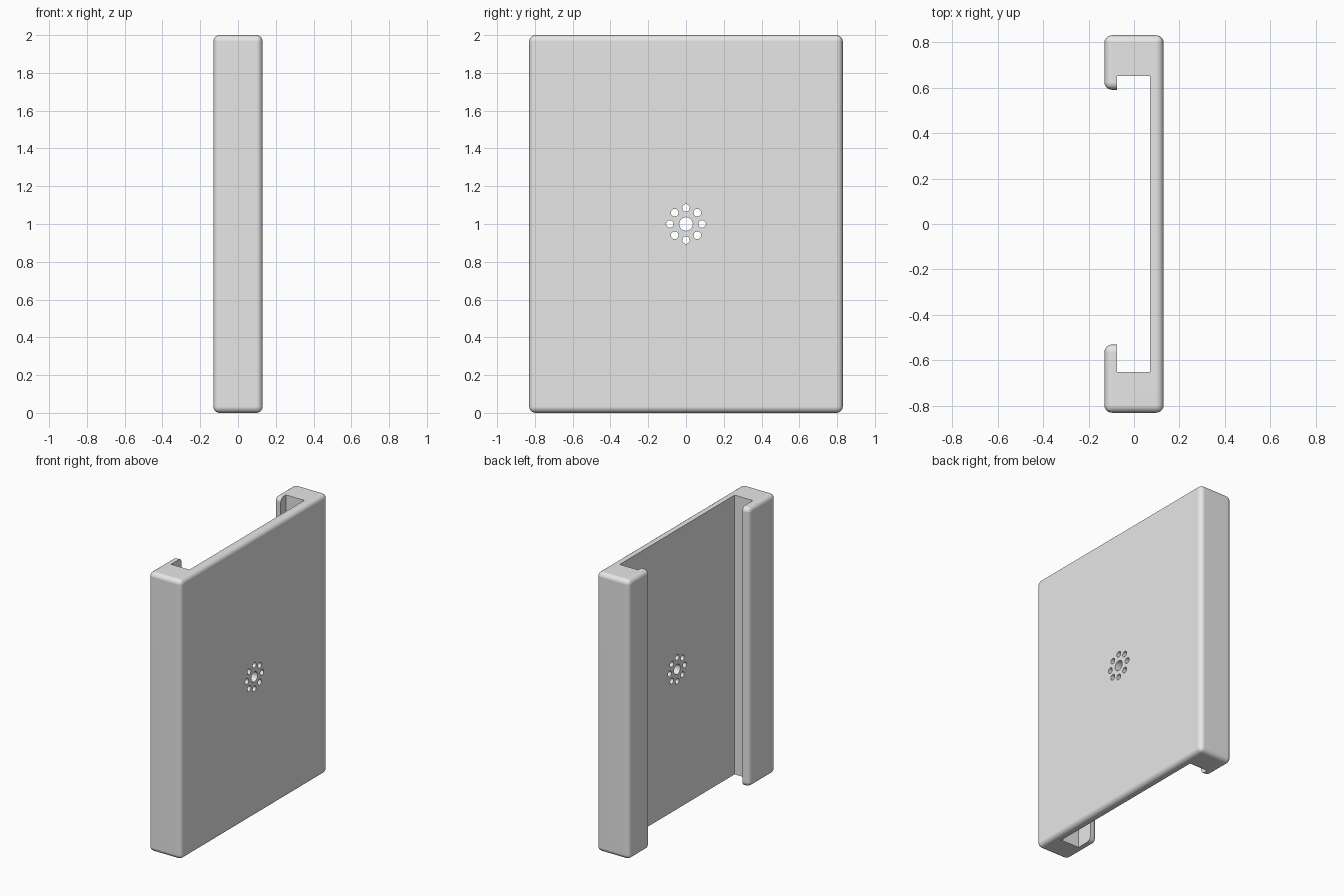
import bpy
import bmesh
from math import cos, sin, pi, radians
from mathutils import Matrix

HEIGHT = 2.0
ROUND = 0.033

cube = bpy.data.objects.get("Cube")
if cube:
    bpy.data.objects.remove(cube, do_unlink=True)

grey = bpy.data.materials.new("light grey")
grey.use_nodes = True
grey.diffuse_color = (0.8, 0.8, 0.8, 1)
grey.node_tree.nodes["Principled BSDF"].inputs["Base Color"].default_value = (0.8, 0.8, 0.8, 1)


def add_object(name, bm):
    bmesh.ops.recalc_face_normals(bm, faces=bm.faces)
    mesh = bpy.data.meshes.new(name)
    bm.to_mesh(mesh)
    bm.free()
    mesh.materials.append(grey)
    obj = bpy.data.objects.new(name, mesh)
    bpy.context.collection.objects.link(obj)
    return obj


# Channel section: outer outline from lip to lip, then the pocket
outer = [(-0.075, 0.59), (-0.13, 0.59), (-0.13, 0.83), (0.13, 0.83),
         (0.13, -0.83), (-0.13, -0.83), (-0.13, -0.53), (-0.075, -0.53)]
pocket = [(-0.075, -0.65), (0.07, -0.65), (0.07, 0.65), (-0.075, 0.65)]

bm = bmesh.new()
bottom = [bm.verts.new((x, y, 0)) for x, y in outer + pocket]
top = [bm.verts.new((x, y, HEIGHT)) for x, y in outer + pocket]
bm.faces.new(bottom)
bm.faces.new(top)
count = len(top)
for i in range(count):
    j = (i + 1) % count
    bm.faces.new((bottom[i], bottom[j], top[j], top[i]))

# Round the outside edges only; the pocket stays sharp
last = len(outer) - 1
rounded = [bm.edges.get((ring[i], ring[i + 1])) for ring in (bottom, top) for i in range(last)]
rounded += [bm.edges.get((bottom[i], top[i])) for i in range(1, last)]
bmesh.ops.bevel(bm, geom=rounded, offset=ROUND, offset_type='OFFSET',
                segments=6, profile=0.5, affect='EDGES', clamp_overlap=True)
channel = add_object("channel_plate", bm)

# Ring of small holes around a larger centre hole
holes = [(0, 0, 0.036)]
holes += [(0.085 * cos(k * pi / 4), 0.085 * sin(k * pi / 4), 0.02) for k in range(8)]
bm = bmesh.new()
for y, z, radius in holes:
    place = Matrix.Translation((0.1, y, HEIGHT / 2 + z)) @ Matrix.Rotation(pi / 2, 4, 'Y')
    bmesh.ops.create_cone(bm, cap_ends=True, segments=32, radius1=radius,
                          radius2=radius, depth=0.2, matrix=place)
cutter = add_object("hole_cutter", bm)
cutter.hide_render = True

cut = channel.modifiers.new("holes", 'BOOLEAN')
cut.operation = 'DIFFERENCE'
cut.solver = 'EXACT'
cut.object = cutter

bpy.ops.object.select_all(action='DESELECT')
channel.select_set(True)
bpy.context.view_layer.objects.active = channel
bpy.ops.object.modifier_apply(modifier=cut.name)
bpy.data.objects.remove(cutter, do_unlink=True)

# Smooth rounds with flat broad faces
bpy.ops.object.shade_smooth_by_angle(angle=radians(30))
weighted = channel.modifiers.new("flat faces", 'WEIGHTED_NORMAL')
weighted.keep_sharp = True
